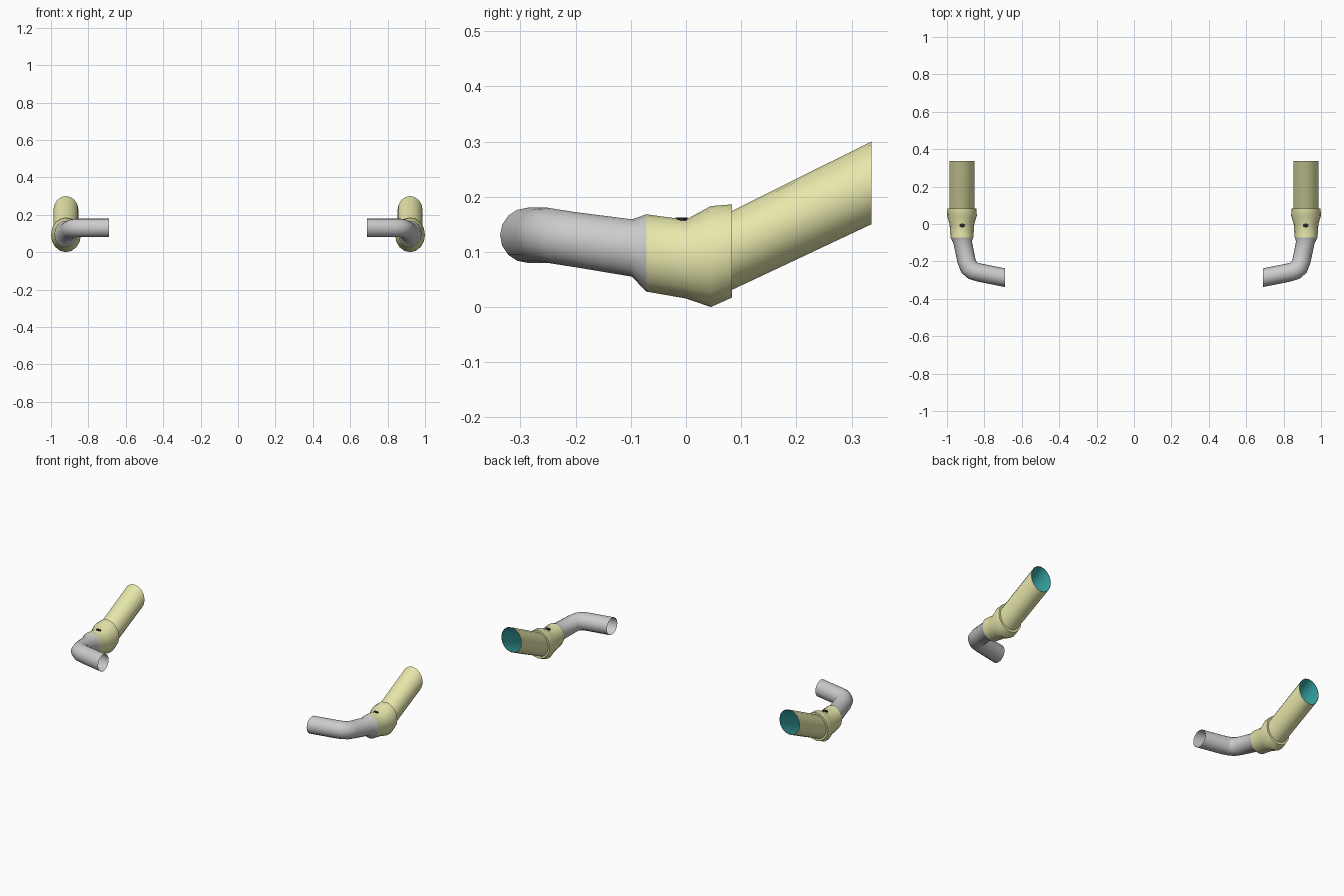
import bpy, math

if "Cube" in bpy.data.objects:
    bpy.data.objects.remove(bpy.data.objects["Cube"])


def material(name, rgb):
    m = bpy.data.materials.new(name)
    m.diffuse_color = (*rgb, 1)
    m.use_nodes = True
    m.node_tree.nodes["Principled BSDF"].inputs["Base Color"].default_value = m.diffuse_color
    return m


YELLOW = material("yellow", (0.8, 0.8, 0.41))
TEAL = material("teal", (0.04, 0.4, 0.4))
BLACK = material("black", (0.02, 0.02, 0.02))


def finish(obj, mat):
    # Material, smooth shading with sharp creases, mirrored left copy
    if mat:
        obj.data.materials.append(mat)
    bpy.ops.object.select_all(action='DESELECT')
    obj.select_set(True)
    bpy.context.view_layer.objects.active = obj
    bpy.ops.object.shade_smooth_by_angle(angle=math.radians(40))
    mirror = obj.modifiers.new("mirror", 'MIRROR')
    mirror.use_mirror_merge = False
    return obj


def loft(name, sections, sides, mat=None, cap_last=False):
    # Each section: x, y, z, horizontal radius, vertical radius, yaw in degrees
    verts, faces = [], []
    for x, y, z, ru, rz, yaw in sections:
        a = math.radians(yaw)
        for j in range(sides):
            t = 2 * math.pi * j / sides
            u = ru * math.cos(t)
            verts.append((x + u * math.cos(a), y - u * math.sin(a), z + rz * math.sin(t)))
    for i in range(len(sections) - 1):
        for j in range(sides):
            k = (j + 1) % sides
            faces.append((i * sides + j, i * sides + k, (i + 1) * sides + k, (i + 1) * sides + j))
    if cap_last:
        faces.append(tuple(range((len(sections) - 1) * sides, len(sections) * sides)))
    mesh = bpy.data.meshes.new(name)
    mesh.from_pydata(verts, [], faces)
    mesh.update()
    obj = bpy.data.objects.new(name, mesh)
    bpy.context.collection.objects.link(obj)
    return finish(obj, mat)


CX = 0.92

# Slanted tail tube with a thin rim
loft("tail_tube", [
    (CX, 0.336, 0.225, 0.065, 0.073, 0),
    (CX, 0.336, 0.225, 0.067, 0.075, 0),
    (CX, 0.083, 0.1025, 0.067, 0.0715, 0),
], 16, YELLOW)

# Teal inside wall of the tail tube
loft("tail_lining", [
    (CX, 0.10, 0.111, 0.064, 0.070, 0),
    (CX, 0.336, 0.225, 0.065, 0.073, 0),
], 16, TEAL)

# Flared collar joining the tail and the bent pipe
loft("collar", [
    (CX, 0.083, 0.1025, 0.064, 0.070, 0),
    (CX, 0.083, 0.1015, 0.077, 0.0845, 0),
    (CX, 0.045, 0.0915, 0.080, 0.0915, 0),
    (CX, 0.0, 0.087, 0.066, 0.0715, 0),
    (CX, -0.072, 0.098, 0.061, 0.070, 0),
], 16, YELLOW)

# Grey bent pipe, open at the inner end
loft("bent_pipe", [
    (CX, -0.072, 0.098, 0.061, 0.070, 0),
    (0.916, -0.098, 0.107, 0.050, 0.052, 5),
    (0.895, -0.200, 0.122, 0.049, 0.050, 11),
    (0.882, -0.232, 0.127, 0.050, 0.050, 35),
    (0.860, -0.250, 0.130, 0.050, 0.050, 60),
    (0.830, -0.259, 0.130, 0.049, 0.050, 80),
    (0.690, -0.287, 0.130, 0.050, 0.050, 90),
], 16)

# Small dark bolt head on top of the collar
bpy.ops.mesh.primitive_cylinder_add(vertices=10, radius=1, depth=2, location=(CX - 0.002, -0.008, 0.157))
bolt = bpy.context.object
bolt.name = "bolt"
bolt.scale = (0.015, 0.011, 0.005)
bpy.ops.object.transform_apply(location=True, rotation=True, scale=True)
finish(bolt, BLACK)
